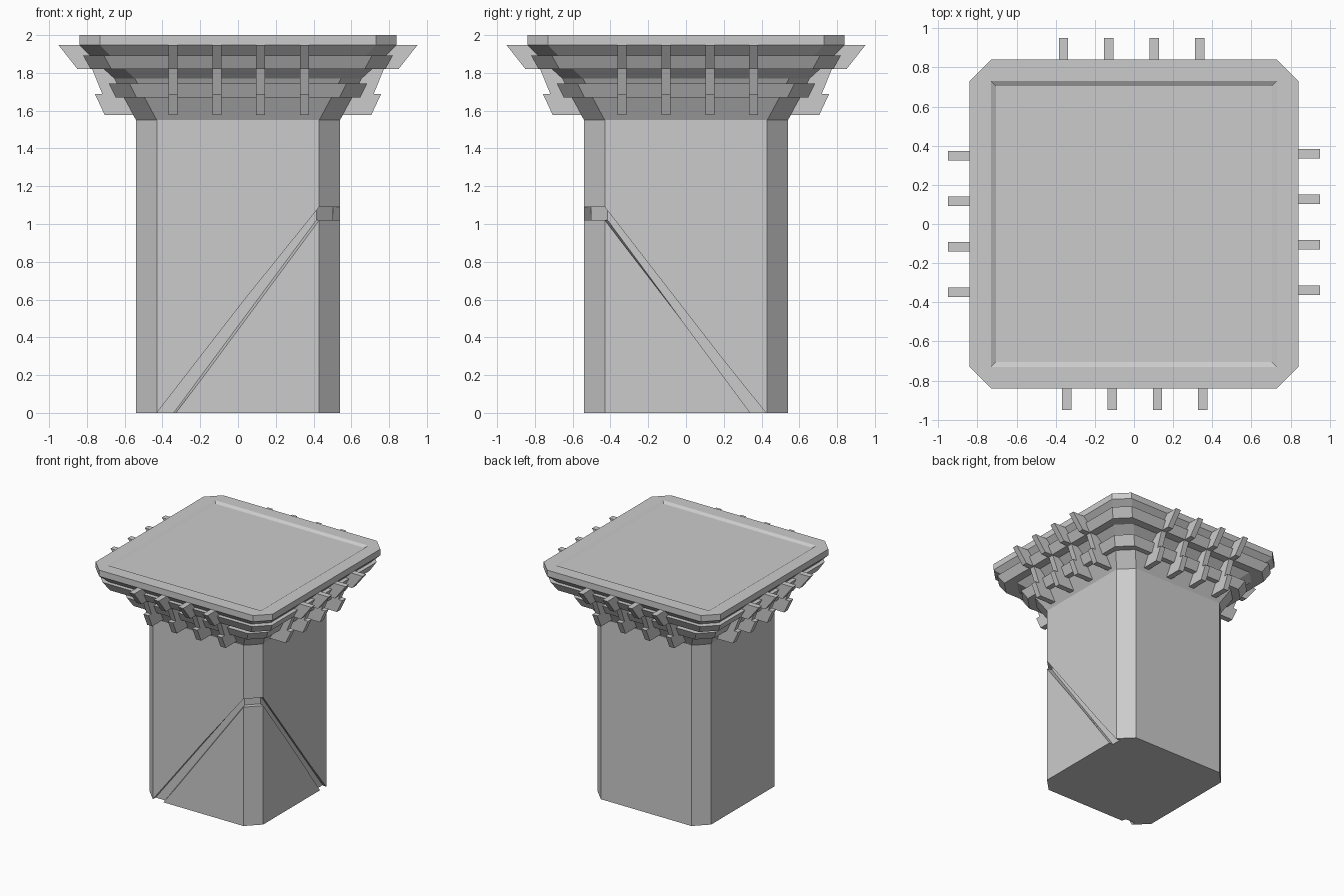
import bpy, bmesh
from math import pi
from mathutils import Matrix

if "Cube" in bpy.data.objects:
    bpy.data.objects.remove(bpy.data.objects["Cube"])


def finish(name, bm):
    bmesh.ops.remove_doubles(bm, verts=bm.verts, dist=1e-5)
    bmesh.ops.recalc_face_normals(bm, faces=bm.faces)
    me = bpy.data.meshes.new(name)
    bm.to_mesh(me)
    bm.free()
    ob = bpy.data.objects.new(name, me)
    bpy.context.collection.objects.link(ob)
    return ob


def loft(name, rings):
    """Skin a list of equal-length closed loops and cap both ends."""
    bm = bmesh.new()
    loops = [[bm.verts.new(p) for p in r] for r in rings]
    n = len(loops[0])
    for a, b in zip(loops, loops[1:]):
        for i in range(n):
            j = (i + 1) % n
            bm.faces.new((a[i], a[j], b[j], b[i]))
    bm.faces.new(loops[0][::-1])
    bm.faces.new(loops[-1])
    return finish(name, bm)


def ring(h, z, c=0.11):
    """Square with cut corners."""
    f = h - c
    return [(x, y, z) for x, y in ((f, -h), (h, -f), (h, f), (f, h),
                                   (-f, h), (-h, f), (-h, -f), (-f, -h))]


# Shaft, banded flaring capital and top slab with a sunken panel
profile = [(0.54, 0), (0.54, 1.55), (0.605, 1.67), (0.648, 1.67), (0.685, 1.745),
           (0.642, 1.745), (0.655, 1.77), (0.71, 1.82), (0.78, 1.82), (0.82, 1.892),
           (0.785, 1.892), (0.84, 1.947), (0.84, 2.0)]
rings = [ring(h, z) for h, z in profile]
rings += [ring(0.73, 2.0, 0), ring(0.705, 1.985, 0)]
column = loft("column", rings)

# Diagonal groove wrapped round the front right corner
D, OUT = 0.037, 0.06


def station(x):
    def pt(off, top):
        xs = x if x < 0 else 0.43 + 0.414 * off
        slope, z0 = (1.29, 1.09) if top else (1.35, 1.02)
        z = z0 + slope * (x - 0.415)
        return (xs, -0.54 - off, z)
    return [pt(-D, 0), pt(OUT, 0), pt(OUT, 1), pt(-D, 1)]


half = [station(-0.6), station(0.415)]
other = [[(-y, -x, z) for x, y, z in s] for s in reversed(half)]
cutter = loft("groove_cutter", half + other)
cutter.hide_render = True
mod = column.modifiers.new("groove", 'BOOLEAN')
mod.operation = 'DIFFERENCE'
mod.solver = 'EXACT'
mod.object = cutter
bpy.context.view_layer.objects.active = column
bpy.ops.object.modifier_apply(modifier=mod.name)
bpy.data.objects.remove(cutter)

# Stepped bracket plates, four per side
plate = [(0.54, 1.576), (0.705, 1.576), (0.757, 1.687), (0.718, 1.687), (0.772, 1.82),
         (0.85, 1.82), (0.95, 1.947), (0.80, 1.947), (0.62, 1.80)]
sides = [("front", 0, 0.004), ("right", 1, 0.010), ("back", 2, 0.012), ("left", 3, 0.0)]
for side, k, shift in sides:
    for i in range(4):
        c = (i - 1.5) * 0.232 + shift
        ob = loft(f"{side}_bracket_{i + 1}",
                  [[(c + s * 0.024, -r, z) for r, z in plate] for s in (-1, 1)])
        ob.data.transform(Matrix.Rotation(k * pi / 2, 4, 'Z'))
